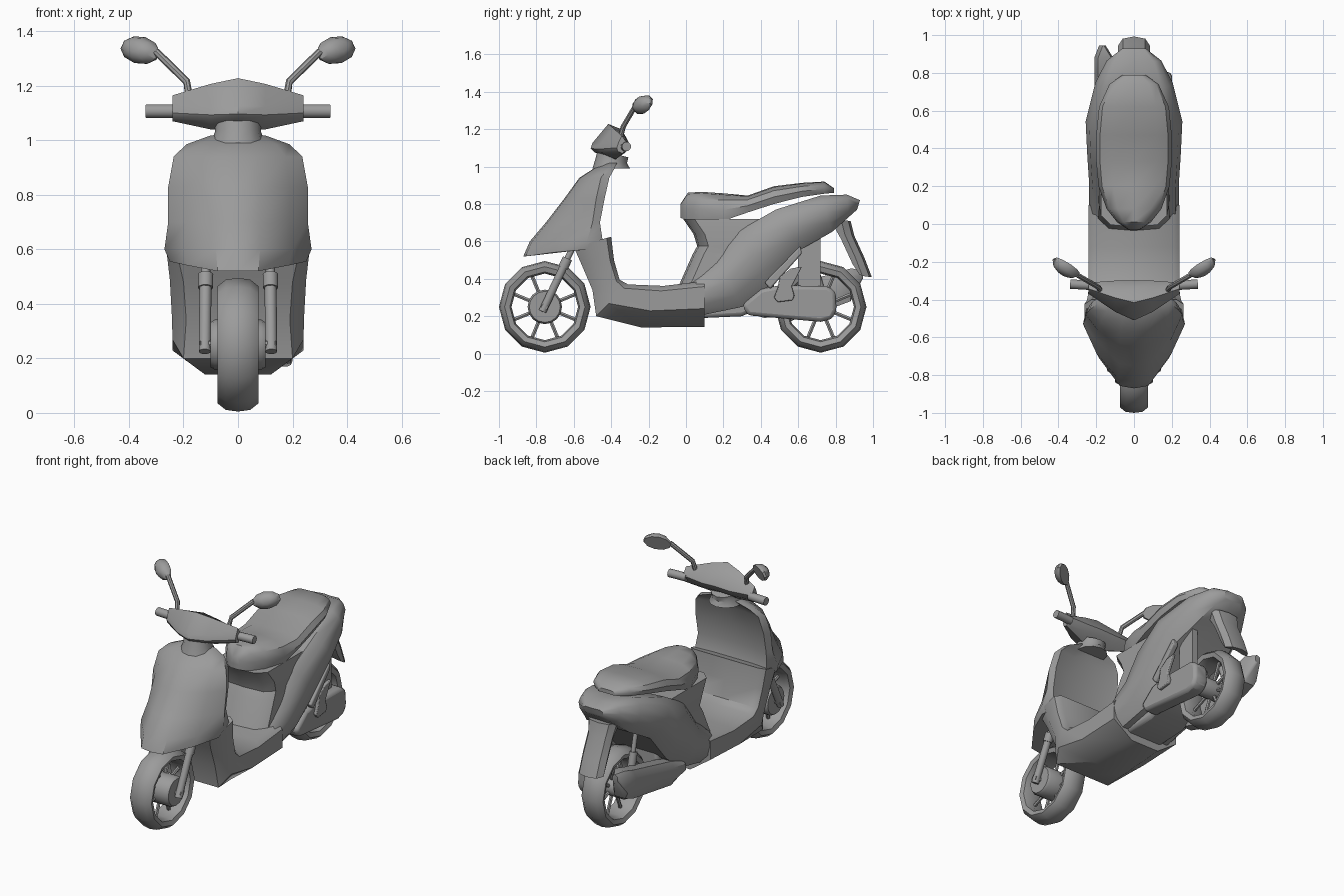
import bpy, bmesh, math
from mathutils import Vector

if "Cube" in bpy.data.objects:
    bpy.data.objects.remove(bpy.data.objects["Cube"])

paint = bpy.data.materials.new("plain_grey")
paint.diffuse_color = (0.33, 0.33, 0.33, 1)
paint.use_nodes = True
paint.node_tree.nodes["Principled BSDF"].inputs["Base Color"].default_value = paint.diffuse_color


def finish(name, bm, angle=40):
    """Turn a bmesh into a smooth-shaded painted object."""
    bmesh.ops.remove_doubles(bm, verts=bm.verts, dist=0.0005)
    bmesh.ops.recalc_face_normals(bm, faces=bm.faces)
    me = bpy.data.meshes.new(name)
    bm.to_mesh(me)
    bm.free()
    ob = bpy.data.objects.new(name, me)
    bpy.context.collection.objects.link(ob)
    me.materials.append(paint)
    bpy.ops.object.select_all(action='DESELECT')
    ob.select_set(True)
    bpy.context.view_layer.objects.active = ob
    bpy.ops.object.shade_smooth_by_angle(angle=math.radians(angle))
    return ob


def loft(name, rings, closed=False, angle=40):
    """Skin a list of equal-length point rings; open lofts get end caps."""
    bm = bmesh.new()
    vs = [[bm.verts.new(p) for p in r] for r in rings]
    n = len(rings[0])
    pairs = list(zip(vs, vs[1:] + vs[:1])) if closed else list(zip(vs, vs[1:]))
    for a, b in pairs:
        for i in range(n):
            j = (i + 1) % n
            bm.faces.new((a[i], a[j], b[j], b[i]))
    if not closed:
        bm.faces.new(vs[0])
        bm.faces.new(vs[-1])
    return finish(name, bm, angle)


def mirror_ring(half):
    """Complete a half section whose first and last points lie on x = 0."""
    return half + [(-x, y, z) for x, y, z in half[-2:0:-1]]


def tube(name, points, radii, sides=10):
    """Round bar through several points with a radius at each."""
    pts = [Vector(p) for p in points]
    rings = []
    for i, p in enumerate(pts):
        d = (pts[min(i + 1, len(pts) - 1)] - pts[max(i - 1, 0)]).normalized()
        # steps in diameter share a direction, so take it from the whole bar
        if d.length < 0.5:
            d = (pts[-1] - pts[0]).normalized()
        u = d.cross(Vector((0, 1, 0) if abs(d.y) < 0.8 else (0, 0, 1))).normalized()
        v = d.cross(u)
        rings.append([p + radii[i] * (math.cos(t) * u + math.sin(t) * v)
                      for t in (2 * math.pi * k / sides for k in range(sides))])
    return loft(name, rings)


def plate(name, outline, x0, x1, bevel=0.0):
    """Side outline (y, z) extruded across x, with optional rounded edges."""
    ob = loft(name, [[(x, y, z) for y, z in outline] for x in (x0, x1)])
    if bevel:
        m = ob.modifiers.new("rounding", 'BEVEL')
        m.width, m.segments, m.limit_method = bevel, 2, 'ANGLE'
    return ob


# Front apron, stacked from the nose up to the steering neck
rings = []
for z, w, yf, ys, yb in [(.555, .25, -.87, -.55, -.43), (.60, .27, -.835, -.53, -.445),
                         (.70, .256, -.75, -.50, -.46), (.83, .256, -.65, -.48, -.435),
                         (.94, .236, -.57, -.455, -.41), (.985, .19, -.50, -.42, -.385),
                         (1.018, .10, -.44, -.40, -.37)]:
    d = ys - yf
    low = .035 if z < .56 else 0
    rings.append(mirror_ring([(0, yf, z - low), (.3 * w, yf + .04 * d, z - low),
                              (.74 * w, yf + .5 * d, z - low * .4), (w, ys, z),
                              (.93 * w, yb, z), (.5 * w, yb - .02, z), (0, yb - .02, z)]))
loft("front_apron", rings)

# Leg shield base and footboard: (top y, top z, bottom y, bottom z, width, lower width)
rings = []
for ty, tz, by, bz, w, wb in [(-.40, .625, -.60, .57, .262, .22), (-.385, .50, -.56, .48, .25, .20),
                              (-.355, .395, -.50, .34, .243, .19), (-.31, .37, -.48, .20, .24, .20),
                              (-.12, .362, -.24, .14, .24, .12), (.10, .388, .10, .143, .24, .10)]:
    def at(x, f):
        return (x, ty + (by - ty) * f, tz + (bz - tz) * f)
    rings.append(mirror_ring([at(0, 0), at(.86 * w, 0), at(w, .12), at(w, .6), at(wb, 1), at(0, 1)]))
loft("footboard", rings)

# Rear bodywork sweeping up into the tail
rings = []
for ty, tz, by, bz, w in [(.03, .39, .06, .20, .238), (.16, .50, .30, .25, .238),
                          (.28, .655, .45, .365, .247), (.48, .77, .62, .56, .256),
                          (.72, .845, .78, .65, .205), (.86, .85, .87, .73, .145),
                          (.93, .82, .915, .77, .07)]:
    def at(x, f):
        return (x, ty + (by - ty) * f, tz + (bz - tz) * f)
    rings.append(mirror_ring([at(0, .04), at(.72 * w, 0), at(.92 * w, .16), at(w, .45),
                              at(.93 * w, .75), at(.72 * w, 1), at(0, 1)]))
loft("rear_body", rings)

# Pedestal below the seat
loft("seat_pedestal", [mirror_ring([(0, y0, z), (.7 * w, y0 + .01, z), (w, y0 + .06, z), (w, y1, z), (0, y1, z)])
                       for z, y0, y1, w in [(.36, -.04, .25, .19), (.53, .035, .33, .185), (.575, .06, .38, .18),
                                            (.64, .04, .42, .185), (.72, -.015, .45, .175)]])

# Two-step saddle
rings = []
for y, w, b, t in [(-.03, .03, .725, .80), (.01, .09, .715, .86), (.08, .145, .71, .865),
                   (.20, .188, .71, .857), (.33, .20, .755, .845), (.47, .20, .80, .895),
                   (.62, .185, .838, .913), (.74, .13, .855, .92), (.79, .06, .86, .885)]:
    h = t - b
    rings.append(mirror_ring([(0, y, t), (.6 * w, y, t - .05 * h), (.9 * w, y, t - .25 * h),
                              (w, y, t - .6 * h), (.92 * w, y, b), (0, y, b)]))
loft("seat", rings)

# Handlebar cowl, skinned from side to side
rings = []
for x, yf, yb, zb, zt in [(-.24, -.37, -.31, 1.07, 1.165), (-.10, -.465, -.30, 1.04, 1.207), (0, -.51, -.30, 1.035, 1.228),
                          (.10, -.465, -.30, 1.04, 1.207), (.24, -.37, -.31, 1.07, 1.165)]:
    zm, d = zb + .32 * (zt - zb), yb - yf
    rings.append([(x, yf, zm), (x, yf + .01, zm + .03), (x, yf + .45 * d, zt), (x, yf + .8 * d, zt - .03),
                  (x, yb, zm + .02), (x, yb - .02, zm - .015), (x, yf + .55 * d, zb), (x, yf + .1 * d, zm - .02)])
loft("handlebar_cowl", rings)
tube("steering_neck", [(0, -.40, .99), (0, -.40, 1.03), (0, -.39, 1.07)], [.10, .085, .085], 12)

# Paired grips, mirrors and fork legs
for s, side in ((1, "right"), (-1, "left")):
    tube(side + "_grip", [(s * .22, -.325, 1.107), (s * .338, -.318, 1.107)], [.025, .025], 12)
    tube(side + "_mirror_stem", [(s * .18, -.35, 1.16), (s * .188, -.335, 1.215), (s * .30, -.27, 1.325)],
         [.014, .014, .014], 8)
    # mirror head: flattened pod with a flat glass side
    c, u = Vector((s * .363, -.235, 1.333)), Vector((s * .85, .5, .06))
    v = Vector((0, .35, .94))
    n = Vector((s * -.5, .85, -.3))
    loft(side + "_mirror_head",
         [[c + n * o + u * (.083 * k * math.cos(t)) + v * (.054 * k * math.sin(t))
           for t in (math.pi * i / 5 for i in range(10))]
          for o, k in ((-.035, .35), (-.022, .75), (.005, 1), (.018, .95))])
    axle, top = Vector((s * .122, -.768, .225)), Vector((s * .118, -.60, .58))
    tube(side + "_fork_slider", [axle, axle.lerp(top, .78)], [.022, .022])
    tube(side + "_fork_collar", [axle.lerp(top, .66), axle.lerp(top, .80)], [.028, .028])
    tube(side + "_fork_stanchion", [axle.lerp(top, .7), top], [.017, .017])


# Wheels: lathed tyre, hub drum, rim and spokes
def wheel(name, cy, hub_r):
    cz = .25
    prof = [(0, .245), (.045, .239), (.075, .215), (.066, .187), (.035, .178),
            (-.035, .178), (-.066, .187), (-.075, .215), (-.045, .239)]
    rings = [[(x, cy + r * math.sin(t), cz + r * math.cos(t)) for x, r in prof]
             for t in (math.pi * k / 6 for k in range(12))]
    loft(name + "_tyre", rings, closed=True)
    tube(name + "_hub", [(-.10, cy, cz), (-.085, cy, cz), (.085, cy, cz), (.10, cy, cz)],
         [hub_r * .9, hub_r, hub_r, hub_r * .9], 16)
    tube(name + "_axle", [(-.14, cy, cz), (.14, cy, cz)], [.018, .018], 8)
    for k in range(8):
        t = math.pi * (k + .5) / 4
        dy, dz = math.sin(t), math.cos(t)
        tube(f"{name}_spoke_{k}", [(0, cy + r * dy, cz + r * dz) for r in (.04, .185)], [.011, .011], 6)


wheel("front_wheel", -.755, .092)
wheel("rear_wheel", .72, .06)

# Drive cover on the right, with trim hook, strut and side plate
plate("drive_cover", [(.30, .26), (.33, .205), (.72, .17), (.78, .185), (.805, .23), (.80, .33),
                      (.76, .36), (.50, .365), (.40, .345)], .10, .20, .02)
plate("kick_lever", [(.47, .30), (.49, .275), (.57, .285), (.58, .31), (.565, .36), (.62, .465),
                     (.56, .455), (.50, .41), (.49, .35)], .195, .218, .005)
plate("side_strut", [(.42, .38), (.45, .345), (.62, .535), (.61, .575)], .175, .215, .008)
plate("shock_plate", [(.60, .35), (.72, .35), (.72, .66), (.60, .62)], .11, .15)
plate("engine_block", [(.08, .19), (.30, .20), (.47, .28), (.47, .42), (.30, .46), (.08, .40)], -.13, .13, .02)

# Shock absorber and muffler on the left
tube("shock_body", [(-.115, .73, .30), (-.11, .68, .48)], [.024, .024])
tube("shock_rod", [(-.11, .69, .45), (-.105, .64, .64)], [.014, .014])
rings = []
for y, zb, zt in [(.30, .23, .30), (.42, .19, .34), (.80, .25, .43), (.88, .28, .455), (.945, .40, .45)]:
    zm = (zt - zb) * .22
    a, b = (-.21, -.11) if y < .9 else (-.185, -.15)
    rings.append([(a, y, zb + zm), (a, y, zt - zm), (a + .02, y, zt), (b - .01, y, zt),
                  (b, y, zt - zm), (b, y, zb + zm), (b - .01, y, zb), (a + .02, y, zb)])
loft("muffler", rings)

# Rear mudguard hanging from the tail
loft("rear_mudguard", [mirror_ring([(0, y1, z1), (.7 * w, y1 - .012, z1), (w, y1 - .05, z1 + .005),
                                    (.85 * w, y0, z0), (0, y0 + .015, z0)])
                       for y0, z0, y1, z1, w in [(.78, .70, .88, .71, .10), (.83, .61, .90, .63, .085),
                                                 (.89, .48, .955, .51, .085), (.925, .425, .993, .41, .085)]])
